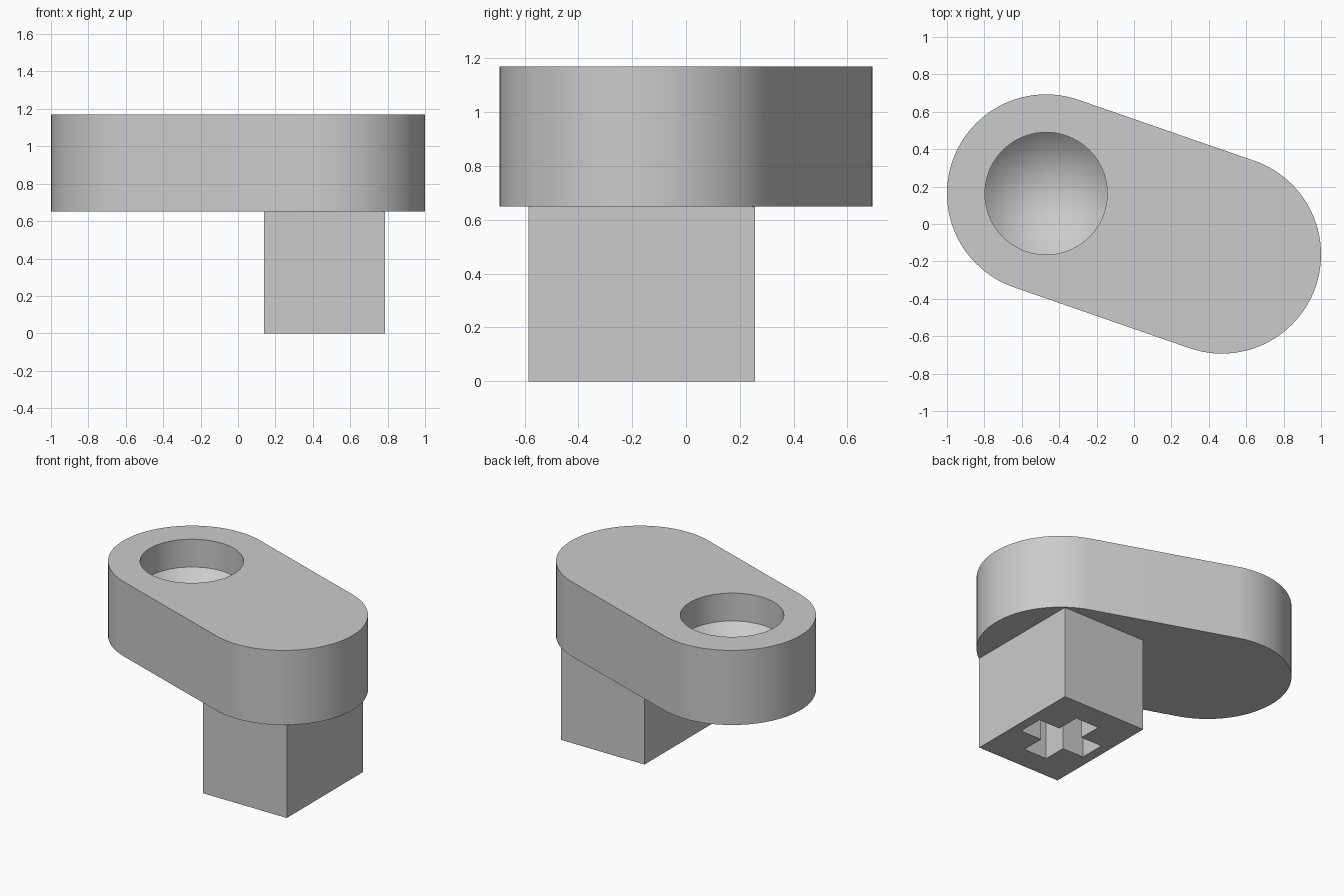
import bpy, bmesh, math
from mathutils import Vector

cube = bpy.data.objects.get("Cube")
if cube:
    bpy.data.objects.remove(cube, do_unlink=True)

END_A = Vector((-0.47, 0.163))    # round end with the pit
END_B = Vector((0.47, -0.163))    # round end above the post
END_RADIUS = 0.53
PIT_RADIUS = 0.327
SLAB_BOTTOM, SLAB_TOP = 0.65, 1.17

grey = bpy.data.materials.new("light_grey")
grey.use_nodes = True
colour = (0.6, 0.6, 0.6, 1)
grey.diffuse_color = colour
grey.node_tree.nodes["Principled BSDF"].inputs["Base Color"].default_value = colour


def arc(centre, radius, start, sweep, steps):
    """Points along a circular arc."""
    return [centre + radius * Vector((math.cos(start + sweep * i / steps),
                                      math.sin(start + sweep * i / steps)))
            for i in range(steps + 1)]


def prism(name, outline, z0, z1, tip=None):
    """Extrude a counter-clockwise outline; tip = (x, y, z) closes it with a cone below."""
    bm = bmesh.new()
    low = [bm.verts.new((x, y, z0)) for x, y in outline]
    high = [bm.verts.new((x, y, z1)) for x, y in outline]
    n = len(outline)
    point = bm.verts.new(tip) if tip else None
    bm.faces.new(high)
    if not tip:
        bm.faces.new(low[::-1])
    for i in range(n):
        j = (i + 1) % n
        bm.faces.new((low[i], low[j], high[j], high[i]))
        if tip:
            bm.faces.new((low[j], low[i], point))
    bmesh.ops.recalc_face_normals(bm, faces=bm.faces)
    mesh = bpy.data.meshes.new(name)
    bm.to_mesh(mesh)
    bm.free()
    mesh.materials.append(grey)
    obj = bpy.data.objects.new(name, mesh)
    bpy.context.collection.objects.link(obj)
    return obj


def activate(obj):
    bpy.ops.object.select_all(action='DESELECT')
    obj.select_set(True)
    bpy.context.view_layer.objects.active = obj


def cut(obj, cutter):
    """Subtract the cutter, then discard it."""
    mod = obj.modifiers.new("cut", 'BOOLEAN')
    mod.operation = 'DIFFERENCE'
    mod.solver = 'EXACT'
    mod.object = cutter
    activate(obj)
    bpy.ops.object.modifier_apply(modifier=mod.name)
    bpy.data.objects.remove(cutter, do_unlink=True)


# Slab with two round ends
axis = END_B - END_A
side = math.atan2(axis.y, axis.x) + math.pi / 2
outline = (arc(END_A, END_RADIUS, side, math.pi, 48)
           + arc(END_B, END_RADIUS, side + math.pi, math.pi, 48))
slab = prism("slab", outline, SLAB_BOTTOM, SLAB_TOP)

# Round pit with a conical floor
circle = arc(END_A, PIT_RADIUS, 0, math.tau, 72)[:-1]
cut(slab, prism("pit_cutter", circle, SLAB_TOP - 0.194, SLAB_TOP + 0.1,
                tip=(END_A.x, END_A.y, SLAB_BOTTOM + 0.006)))
activate(slab)
bpy.ops.object.shade_smooth_by_angle(angle=math.radians(30))

# Rectangular post
centre = Vector((0.463, -0.164))
half_x, half_y = 0.323, 0.421
corners = [centre + Vector((sx * half_x, sy * half_y))
           for sx, sy in ((-1, -1), (1, -1), (1, 1), (-1, 1))]
post = prism("post", corners, 0, SLAB_BOTTOM)

# Cross-shaped socket running up the post
reach, half_arm = 0.255, 0.09
cross = []
for quarter in range(4):
    turn = quarter * math.pi / 2
    for x, y in ((reach, -half_arm), (reach, half_arm), (half_arm, half_arm)):
        cross.append(centre + Vector((x * math.cos(turn) - y * math.sin(turn),
                                      x * math.sin(turn) + y * math.cos(turn))))
cut(post, prism("socket_cutter", cross, -0.1, SLAB_BOTTOM + 0.1))
